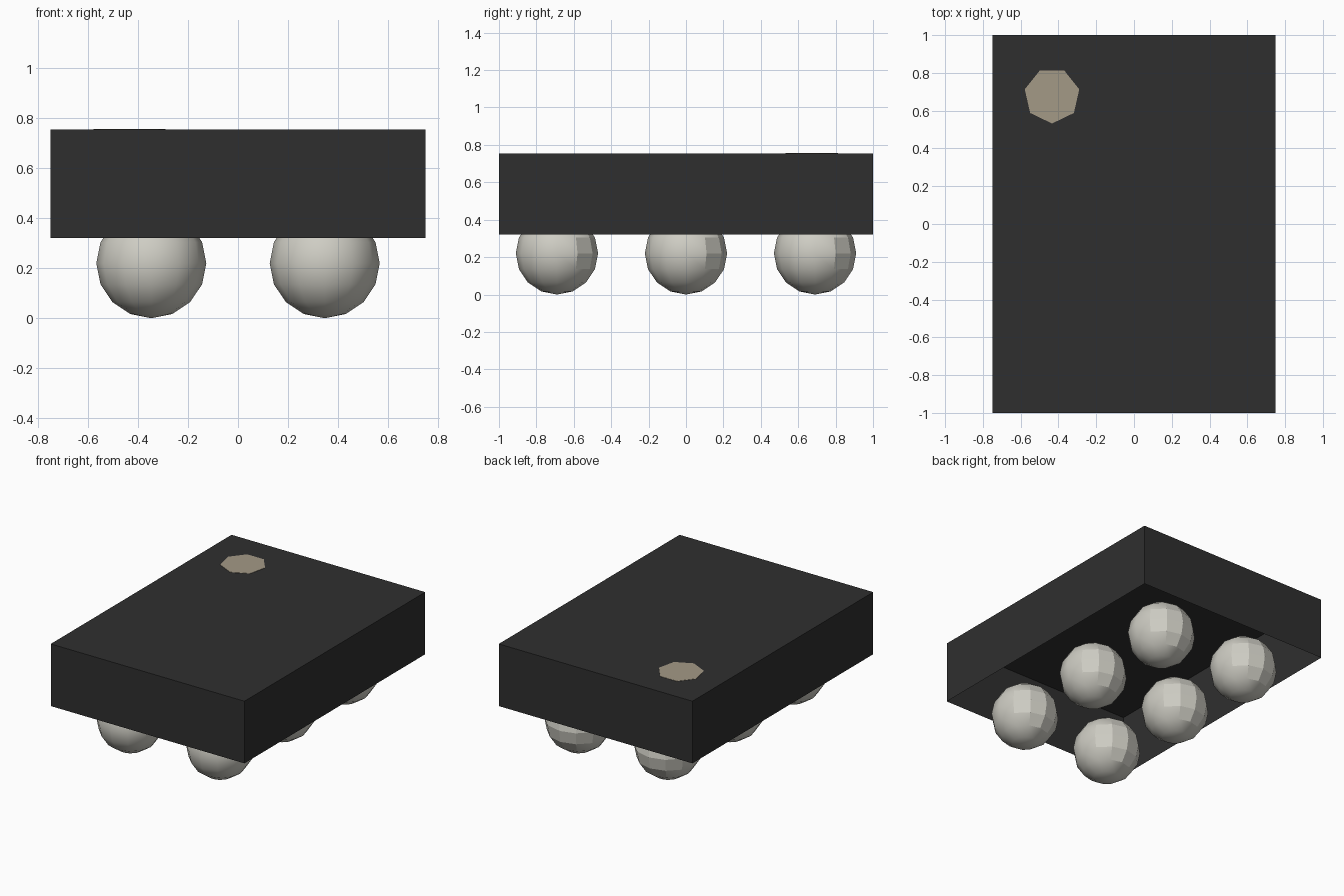
import bpy, bmesh, math
from mathutils import Matrix

cube = bpy.data.objects.get("Cube")
if cube:
    bpy.data.objects.remove(cube, do_unlink=True)


def material(name, rgb):
    m = bpy.data.materials.new(name)
    m.use_nodes = True
    m.diffuse_color = (*rgb, 1)
    bsdf = m.node_tree.nodes["Principled BSDF"]
    bsdf.inputs["Base Color"].default_value = (*rgb, 1)
    bsdf.inputs["Roughness"].default_value = 0.6
    return m


def make_object(name, bm, mat, location):
    mesh = bpy.data.meshes.new(name)
    bm.to_mesh(mesh)
    bm.free()
    mesh.materials.append(mat)
    obj = bpy.data.objects.new(name, mesh)
    obj.location = location
    bpy.context.collection.objects.link(obj)
    return obj


black = material("matte black", (0.028, 0.028, 0.028))
silver = material("warm silver", (0.62, 0.61, 0.55))
tan = material("tan mark", (0.37, 0.32, 0.24))

BOTTOM, TOP = 0.32, 0.755
RADIUS = 0.22

# Package body: a thin shell, open underneath
bm = bmesh.new()
bmesh.ops.create_cube(bm, size=1, matrix=Matrix.Diagonal((1.5, 2, TOP - BOTTOM, 1)))
bm.normal_update()
floor = [f for f in bm.faces if f.normal.z < -0.9]
bmesh.ops.delete(bm, geom=floor, context="FACES")
make_object("package_body", bm, black, (0, 0, (TOP + BOTTOM) / 2))

# Corner mark: seven-sided plate on the top
bm = bmesh.new()
bmesh.ops.create_cone(bm, cap_ends=True, segments=7, radius1=0.148, radius2=0.148,
                      depth=0.004, matrix=Matrix.Rotation(math.pi, 4, "Z"))
# Turn one corner towards the front
corner = min(bm.verts, key=lambda v: v.co.y)
turn = -math.pi / 2 - math.atan2(corner.co.y, corner.co.x)
bmesh.ops.rotate(bm, verts=bm.verts, matrix=Matrix.Rotation(turn, 3, "Z"))
make_object("corner_mark", bm, tan, (-0.434, 0.68, TOP))

# Solder balls: two columns of three, faceted at the back
for col, x in (("right", -0.347), ("left", 0.347)):
    for row, y in (("front", -0.69), ("middle", 0), ("back", 0.69)):
        bm = bmesh.new()
        bmesh.ops.create_uvsphere(bm, u_segments=12, v_segments=8, radius=RADIUS)
        bm.normal_update()
        for f in bm.faces:
            f.smooth = f.normal.y < 0.65
        make_object(f"{row}_{col}_ball", bm, silver, (x, y, RADIUS))
